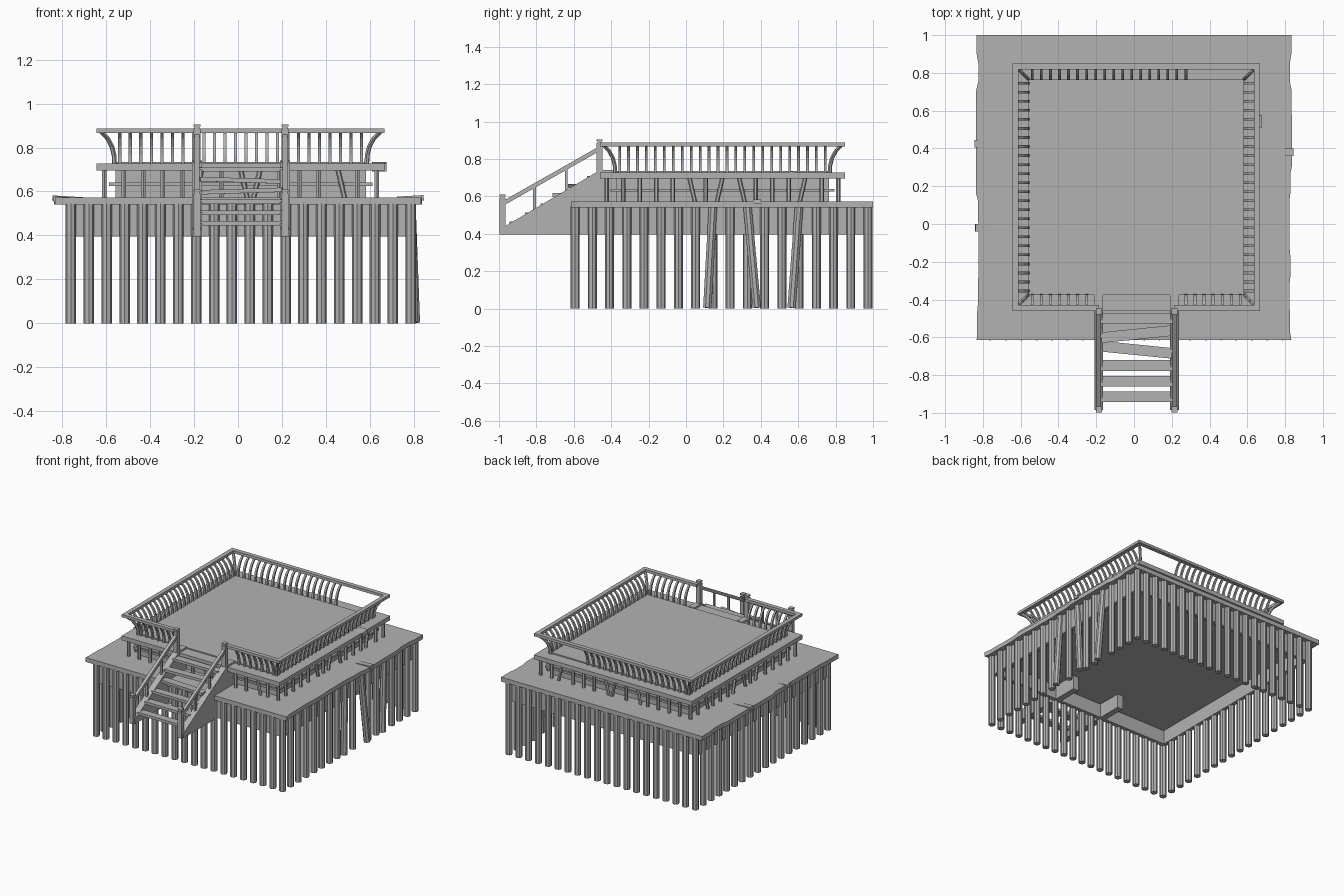
import bpy
import bmesh
import math
import random
from mathutils import Vector, Matrix

random.seed(4)
cube = bpy.data.objects.get("Cube")
if cube:
    bpy.data.objects.remove(cube)

grey = bpy.data.materials.new("weathered grey")
grey.use_nodes = True
tone = (0.45, 0.45, 0.45, 1)
grey.diffuse_color = tone
grey.node_tree.nodes["Principled BSDF"].inputs["Base Color"].default_value = tone

CX, CY = 0.012, 0.195      # centre of the upper platform
HALF = 0.655               # half width of the upper platform


def finish(bm, name):
    bmesh.ops.recalc_face_normals(bm, faces=bm.faces)
    mesh = bpy.data.meshes.new(name)
    bm.to_mesh(mesh)
    bm.free()
    mesh.materials.append(grey)
    obj = bpy.data.objects.new(name, mesh)
    bpy.context.collection.objects.link(obj)
    return obj


def box(bm, x, y, z, turn=None):
    """Box from (low, high) pairs, optionally turned about its centre."""
    mid = Vector((sum(x) / 2, sum(y) / 2, sum(z) / 2))
    size = Matrix.Diagonal((x[1] - x[0], y[1] - y[0], z[1] - z[0], 1))
    rot = turn if turn else Matrix.Identity(4)
    bmesh.ops.create_cube(bm, size=1, matrix=Matrix.Translation(mid) @ rot @ size)


def bar(bm, a, b, radius, sides=8):
    a, b = Vector(a), Vector(b)
    rot = (b - a).to_track_quat('Z', 'Y').to_matrix().to_4x4()
    if sides == 4:
        rot = rot @ Matrix.Rotation(math.pi / 4, 4, 'Z')
    bmesh.ops.create_cone(bm, cap_ends=True, segments=sides, radius1=radius, radius2=radius,
                          depth=(b - a).length, matrix=Matrix.Translation((a + b) / 2) @ rot)


def prism(bm, points, offset):
    """Extrude a flat outline by an offset vector."""
    face = bm.faces.new([bm.verts.new(p) for p in points])
    out = bmesh.ops.extrude_face_region(bm, geom=[face])
    verts = [v for v in out["geom"] if isinstance(v, bmesh.types.BMVert)]
    bmesh.ops.translate(bm, verts=verts, vec=offset)


def ring(bm, half, width, z, cx=CX, cy=CY):
    """Four beams forming a square frame."""
    inner = half - width
    for s in (-1, 1):
        xs = sorted((cx + s * half, cx + s * inner))
        ys = sorted((cy + s * half, cy + s * inner))
        box(bm, xs, (cy - half, cy + half), z)
        box(bm, (cx - inner, cx + inner), ys, z)


def spread(low, high, count):
    return [low + (high - low) * i / (count - 1) for i in range(count)]


# Lower deck with ragged side edges
bm = bmesh.new()
right, left = [], []
for side, edge in ((1, right), (-1, left)):
    for y in spread(-0.615, 1.0, 12):
        reach = side * (0.833 + (random.uniform(-0.012, 0.006) if -0.6 < y < 0.95 else 0))
        if edge:
            edge.append((reach, edge[-1][1] + 0.002, 0.54))
            edge[-1] = (reach, y - 0.1, 0.54)
        edge.append((reach, y, 0.54))
prism(bm, right + left[::-1], (0, 0, 0.033))
finish(bm, "lower_deck")

# Skirt walls and ceiling under the lower deck
bm = bmesh.new()
ring(bm, 0.775, 0.03, (0.395, 0.54), 0.01, 0.19)
box(bm, (-0.75, 0.77), (-0.57, 0.95), (0.5, 0.54))
finish(bm, "deck_skirt")

# Piles around the perimeter, a few of them leaning
bm = bmesh.new()
for x in spread(-0.76, 0.786, 20):
    for y in (-0.593, 0.973):
        bar(bm, (x, y, 0), (x, y, 0.545), 0.024)
ys = spread(-0.593, 0.973, 18)[1:-1]
lean = {7: -0.03, 9: 0.05, 12: -0.04}
for i, y in enumerate(ys):
    bar(bm, (-0.76, y, 0), (-0.76, y, 0.545), 0.024)
    shift = lean.get(i, 0)
    bar(bm, (0.786 + abs(shift) * 0.4, y + shift, 0.004 if shift else 0),
        (0.786, y, 0.545), 0.024)
finish(bm, "piles")

# Loose boards on the deck edges
bm = bmesh.new()
for x, y, length, z in ((-0.76, 0.425, 0.17, 0.565), (0.785, 0.38, 0.12, 0.568),
                        (-0.77, -0.02, 0.14, 0.562)):
    tilt = Matrix.Rotation(0.06 if x < 0 else -0.06, 4, 'Y')
    box(bm, (x - length / 2, x + length / 2), (y - 0.02, y + 0.02), (z - 0.012, z + 0.012), tilt)
box(bm, (0.61, 0.675), (0.51, 0.575), (0.695, 0.73), Matrix.Rotation(0.1, 4, 'X'))
finish(bm, "loose_boards")

# Inner wall of the upper platform
bm = bmesh.new()
box(bm, (CX - 0.57, CX + 0.57), (CY - 0.57, CY + 0.57), (0.57, 0.7))
finish(bm, "platform_wall")

# Short posts and beam beneath the platform
bm = bmesh.new()
for i, t in enumerate(spread(-0.62, 0.62, 15)):
    skew = random.choice((0, 0, 0, 0.03, -0.03)) if 0 < i < 14 else 0
    for s in (-1, 1):
        bar(bm, (CX + t + skew, CY + s * 0.62, 0.57), (CX + t, CY + s * 0.62, 0.7), 0.012, 6)
        if 0 < i < 14:
            bar(bm, (CX + s * 0.62, CY + t - skew, 0.57), (CX + s * 0.62, CY + t, 0.7), 0.012, 6)
ring(bm, 0.6, 0.015, (0.625, 0.64))
finish(bm, "platform_posts")

# Platform slab and floor
bm = bmesh.new()
box(bm, (CX - HALF, CX + HALF), (CY - HALF, CY + HALF), (0.695, 0.727))
box(bm, (CX - 0.57, CX + 0.57), (CY - 0.57, CY + 0.57), (0.7, 0.735))
finish(bm, "platform_floor")

# Handrail, open at the stairs
bm = bmesh.new()
rail_z = (0.867, 0.887)
outer, inner = HALF, HALF - 0.032
for s in (-1, 1):
    box(bm, sorted((CX + s * outer, CX + s * inner)), (CY - outer, CY + outer), rail_z)
box(bm, (CX - inner, CX + inner), (CY + inner, CY + outer), rail_z)
for x in ((CX - inner, -0.185), (0.212, CX + inner)):
    box(bm, x, (CY - outer, CY - inner), rail_z)
finish(bm, "handrail")

# Balusters that curve outwards up to the handrail
bm = bmesh.new()
curve = [(0.574, 0.725), (0.576, 0.765), (0.586, 0.805), (0.606, 0.842), (0.636, 0.872)]


def baluster(along, normal, spot):
    tangent = Vector((-normal.y, normal.x, 0))
    pts = []
    for t in (-0.007, 0.007):
        for depth in (-0.008, 0.008):
            pts.append([Vector((CX, CY, z)) + normal * (d + depth) + tangent * t
                        + along * spot for d, z in curve])
    loops = [[bm.verts.new(pts[k][i]) for k in (0, 1, 3, 2)] for i in range(len(curve))]
    for a, b in zip(loops, loops[1:]):
        for k in range(4):
            bm.faces.new((a[k], a[(k + 1) % 4], b[(k + 1) % 4], b[k]))
    bm.faces.new(loops[0])
    bm.faces.new(loops[-1])


X, Y = Vector((1, 0, 0)), Vector((0, 1, 0))
for t in spread(-0.55, 0.55, 24):
    baluster(Y, X, t)
    baluster(Y, -X, t)
    if t < 0.31:
        baluster(X, Y, t)
    if abs(t) > 0.23:
        baluster(X, -Y, t)
# Corner brackets
for sx in (-1, 1):
    for sy in (-1, 1):
        for a, b in zip(curve, curve[1:]):
            bar(bm, (CX + sx * a[0], CY + sy * a[0], a[1]),
                (CX + sx * b[0], CY + sy * b[0], b[1]), 0.011, 6)
finish(bm, "balusters")

# Stairs: stringers, newel posts and sloping rails on both sides
stringers, newels, rails = bmesh.new(), bmesh.new(), bmesh.new()
for x in (-0.186, 0.214):
    side = [(-0.985, 0.395), (-0.985, 0.43), (-0.46, 0.74), (-0.37, 0.74), (-0.37, 0.395)]
    prism(stringers, [(x - 0.023, y, z) for y, z in side], (0.046, 0, 0))
    for y, low, top in ((-0.982, 0.395, 0.59), (-0.462, 0.66, 0.885)):
        box(newels, (x - 0.016, x + 0.016), (y - 0.016, y + 0.016), (low, top))
        box(newels, (x - 0.011, x + 0.011), (y - 0.011, y + 0.011), (top, top + 0.01))
        box(newels, (x - 0.016, x + 0.016), (y - 0.016, y + 0.016), (top + 0.01, top + 0.02))
    bar(rails, (x, -0.982, 0.56), (x, -0.462, 0.855), 0.016, 4)
    for y in (-0.81, -0.64):
        slope = (y + 0.982) * 0.58
        bar(rails, (x, y, 0.42 + slope), (x, y, 0.56 + slope), 0.01, 4)
finish(stringers, "stair_stringers")
finish(newels, "newel_posts")
finish(rails, "stair_rails")

# Treads, the upper ones knocked askew
bm = bmesh.new()
for i, y in enumerate(spread(-0.915, -0.5, 6)):
    z = 0.455 + (y + 0.915) * 0.59
    yaw = {3: -0.1, 4: 0.1}.get(i, 0)
    turn = Matrix.Rotation(yaw, 4, 'Z') @ Matrix.Rotation(yaw * 0.3, 4, 'Y')
    box(bm, (-0.175, 0.203), (y - 0.028, y + 0.028), (z - 0.01, z + 0.01), turn)
finish(bm, "stair_treads")
